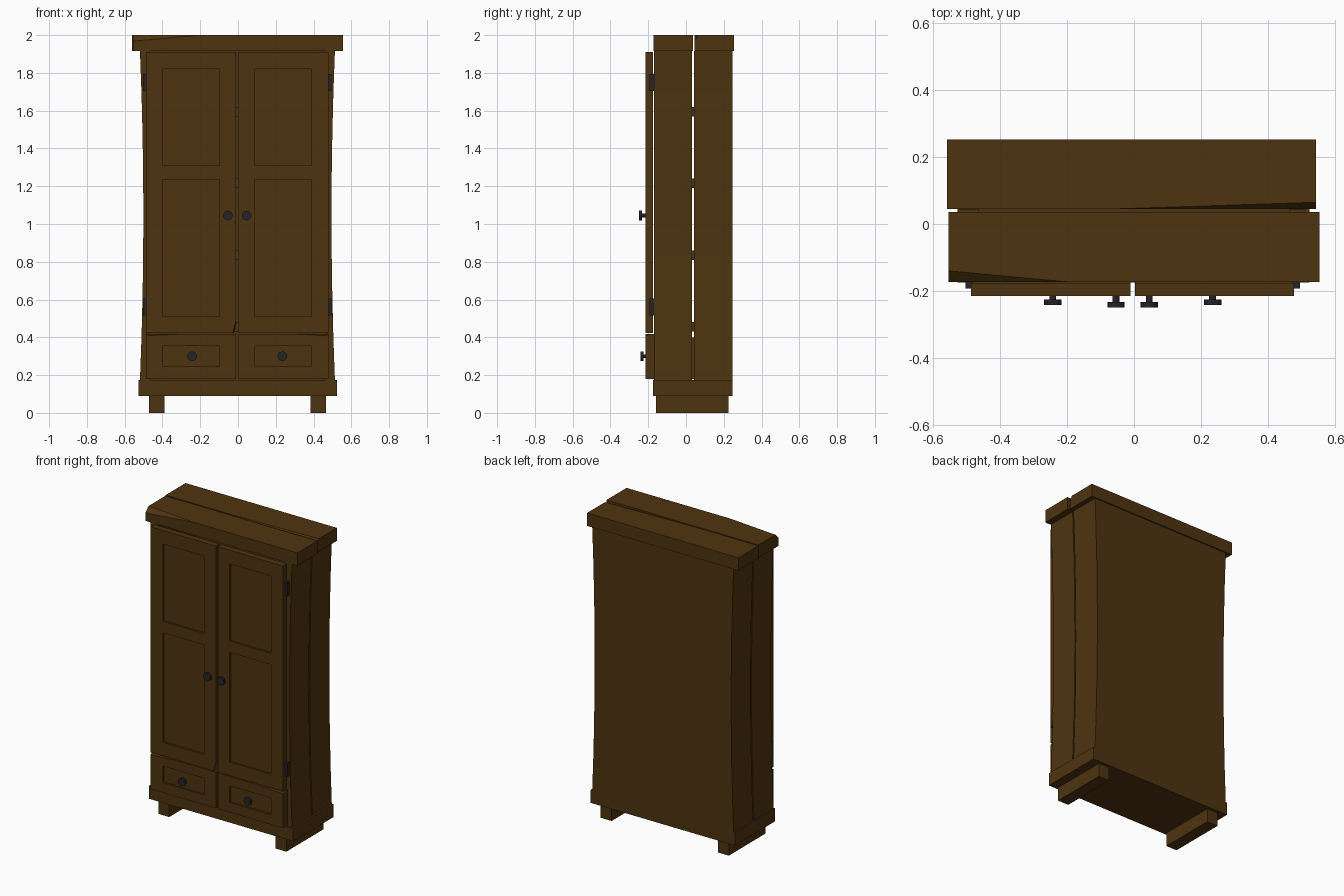
import bpy, bmesh
from mathutils import Vector

cube = bpy.data.objects.get("Cube")
if cube:
    bpy.data.objects.remove(cube, do_unlink=True)


def material(name, rgb):
    m = bpy.data.materials.new(name)
    m.use_nodes = True
    m.diffuse_color = (*rgb, 1)
    m.node_tree.nodes["Principled BSDF"].inputs["Base Color"].default_value = (*rgb, 1)
    return m


WOOD = material("dark_wood", (0.078, 0.034, 0.005))
IRON = material("black_iron", (0.018, 0.018, 0.021))


def finish(name, bm, mat):
    bmesh.ops.recalc_face_normals(bm, faces=bm.faces[:])
    mesh = bpy.data.meshes.new(name)
    bm.to_mesh(mesh)
    bm.free()
    mesh.materials.append(mat)
    ob = bpy.data.objects.new(name, mesh)
    bpy.context.collection.objects.link(ob)
    return ob


def prism(name, outline, y0, y1, mat=WOOD, chips=()):
    """Extrude an (x, z) outline along y; each chip is three points of a cutting plane."""
    bm = bmesh.new()
    face = bm.faces.new([bm.verts.new((x, y0, z)) for x, z in outline])
    out = bmesh.ops.extrude_face_region(bm, geom=[face])["geom"]
    bmesh.ops.translate(bm, vec=(0, y1 - y0, 0),
                        verts=[v for v in out if isinstance(v, bmesh.types.BMVert)])
    centre = sum((v.co for v in bm.verts), Vector()) / len(bm.verts)
    for chip in chips:
        a, b, c = map(Vector, chip)
        n = (b - a).cross(c - a).normalized()
        if n.dot(centre - a) > 0:
            n = -n
        cut = bmesh.ops.bisect_plane(bm, geom=bm.verts[:] + bm.edges[:] + bm.faces[:],
                                     plane_co=a, plane_no=n, clear_outer=True)["geom_cut"]
        bmesh.ops.edgenet_fill(bm, edges=[e for e in cut if isinstance(e, bmesh.types.BMEdge)])
    return finish(name, bm, mat)


def box(name, x0, x1, y0, y1, z0, z1, mat=WOOD, chips=()):
    return prism(name, [(x0, z0), (x1, z0), (x1, z1), (x0, z1)], y0, y1, mat, chips)


def recess(ob, x0, x1, z0, z1):
    """Sink a rectangular panel into the front of a board."""
    cutter = box("recess_cutter", x0, x1, -0.3, FRONT + 0.012, z0, z1)
    mod = ob.modifiers.new("recess", 'BOOLEAN')
    mod.operation, mod.solver, mod.object = 'DIFFERENCE', 'EXACT', cutter
    bpy.context.view_layer.objects.active = ob
    bpy.ops.object.modifier_apply(modifier=mod.name)
    bpy.data.objects.remove(cutter, do_unlink=True)


def knob(name, x, z, tip):
    """Round head on a thin stem, pointing forward."""
    bm = bmesh.new()
    for radius, y0, y1 in ((0.01, tip + 0.01, FRONT + 0.005), (0.026, tip, tip + 0.016)):
        made = bmesh.ops.create_cone(bm, cap_ends=True, segments=12, radius1=radius,
                                     radius2=radius, depth=y1 - y0)["verts"]
        for v in made:
            v.co = (x + v.co.x, (y0 + y1) / 2 + v.co.z, z + v.co.y)
    finish(name, bm, IRON)


FRONT, BACK = -0.215, 0.245
SEAM0, SEAM1 = 0.033, 0.042
LOW, HIGH = 0.175, 1.915

# Feet and plinth
for side, x in (("right", -0.47), ("left", 0.385)):
    box(side + "_foot_rail", x, x + 0.08, -0.16, 0.225, 0, 0.09)
box("plinth", -0.528, 0.525, -0.175, BACK, 0.09, LOW)

# Gently waisted sides, two boards each, and the back panel
levels = [LOW + (HIGH - LOW) * i / 8 for i in range(9)]
waist = [0.498 + 0.018 * (i / 4 - 1) ** 2 for i in range(9)]
edge = list(zip(waist, levels))
for side, s in (("right", -1), ("left", 1)):
    outline = [(s * x - 0.003, z) for x, z in edge] + [(s * 0.465, HIGH), (s * 0.465, LOW)]
    prism(side + "_side_front_board", outline, -0.17, SEAM0)
    prism(side + "_side_back_board", outline, SEAM1, 0.225)
prism("back_panel", [(x - 0.003, z) for x, z in edge]
      + [(-x - 0.003, z) for x, z in reversed(edge)], 0.225, BACK)

# Shelves inside
for i, z in enumerate((0.43, 0.81, 1.19, 1.57)):
    box(f"shelf_{i + 1}", -0.465, 0.465, -0.16, 0.225, z, z + 0.05)

# Cornice boards with worn corners
box("cornice_front_board", -0.555, 0.555, -0.173, SEAM0 + 0.003, HIGH, 2,
    chips=[((-0.555, -0.14, 2), (-0.2, -0.173, 2), (-0.555, -0.173, 1.968))])
box("cornice_back_board", -0.56, 0.545, SEAM1 + 0.003, 0.253, HIGH, 2,
    chips=[((0.545, 0.065, 2), (-0.06, 0.045, 2), (0.545, 0.045, 1.97))])

# Doors, drawers, knobs and hinges
for side, s, shift in (("right", -1, -0.004), ("left", 1, -0.004)):
    def span(a, b):
        return sorted((s * a + shift, s * b + shift))

    x0, x1 = span(0.007, 0.483)
    inner = x1 if s < 0 else x0
    outer = x0 if s < 0 else x1
    chips = []
    if s < 0:
        chips = [((inner, FRONT, 0.49), (inner - 0.016, FRONT, 0.422), (inner, -0.175, 0.47))]
    door = box(side + "_door", x0, x1, FRONT, -0.176, 0.422, 1.91, chips=chips)
    drawer = box(side + "_drawer", x0, x1, FRONT, -0.17, 0.18, 0.418,
                 chips=[((outer, FRONT, 0.408), (outer - s * 0.2, FRONT, 0.418),
                         (outer, -0.19, 0.418))])
    a, b = span(0.094, 0.394)
    recess(door, a, b, 1.31, 1.82)
    recess(door, a, b, 0.512, 1.235)
    recess(drawer, a, b, 0.245, 0.355)
    a, b = span(0.02, 0.455)
    box(side + "_drawer_box", a, b, -0.175, 0.2, 0.18, 0.4)
    knob(side + "_door_knob", s * 0.05 + shift, 1.045, -0.25)
    knob(side + "_drawer_knob", s * 0.239 + shift, 0.3, -0.242)
    a, b = span(0.478, 0.5)
    for level, z in (("lower", 0.515), ("upper", 1.705)):
        box(f"{side}_{level}_hinge", a, b, -0.193, -0.165, z, z + 0.09, IRON)
